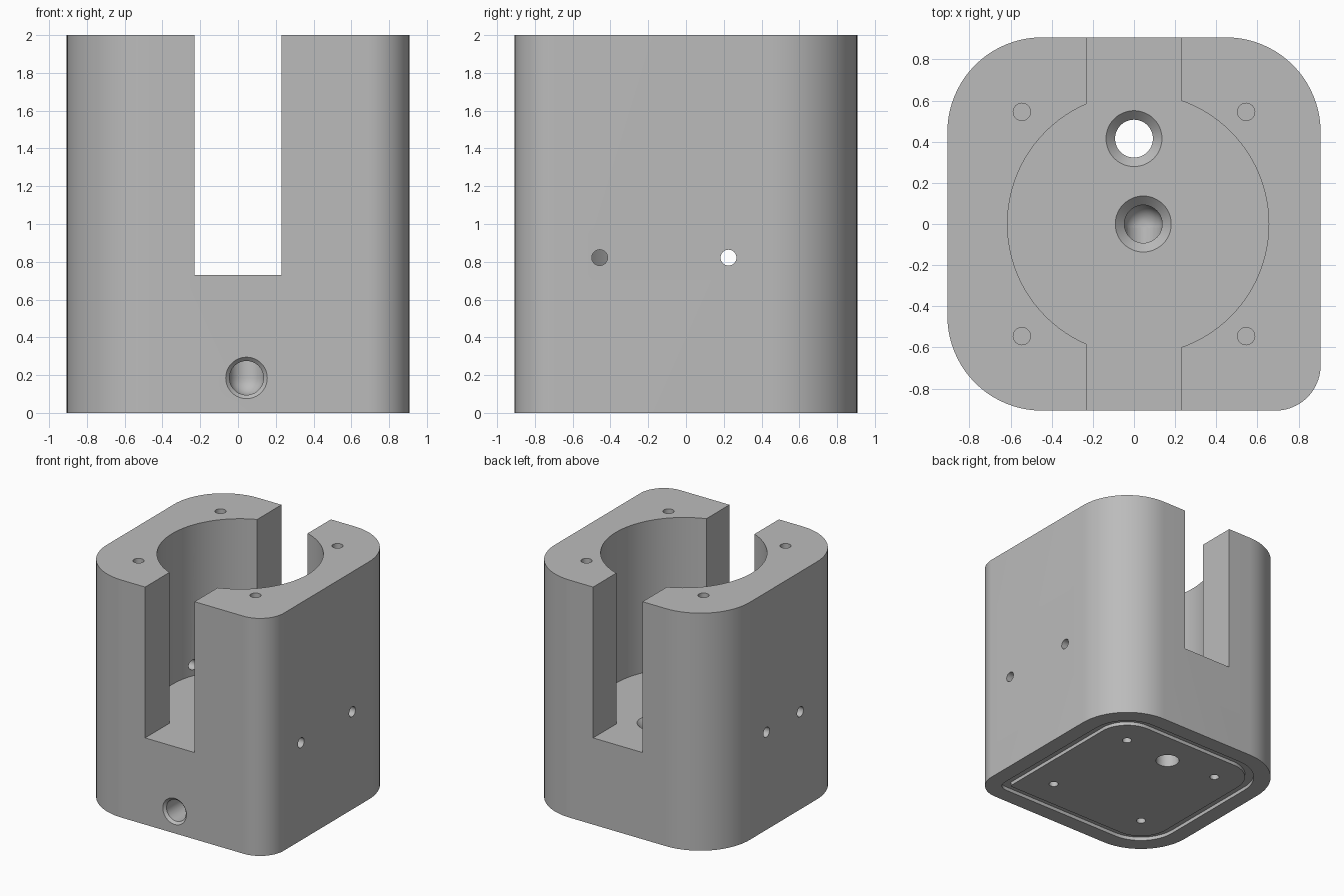
import bpy, bmesh, math
from mathutils import Vector

old = bpy.data.objects.get("Cube")
if old:
    bpy.data.objects.remove(old, do_unlink=True)

grey = bpy.data.materials.new("plain_grey")
grey.use_nodes = True
GREY = (0.5, 0.5, 0.5, 1)
grey.diffuse_color = GREY
grey.node_tree.nodes["Principled BSDF"].inputs["Base Color"].default_value = GREY

HALF = 0.907       # half width of the block
FLOOR = 0.73       # floor of the bore and the slot


def make_object(name, bm):
    bmesh.ops.recalc_face_normals(bm, faces=bm.faces)
    mesh = bpy.data.meshes.new(name)
    bm.to_mesh(mesh)
    bm.free()
    mesh.materials.append(grey)
    obj = bpy.data.objects.new(name, mesh)
    bpy.context.collection.objects.link(obj)
    return obj


def outline(inset, steps=20):
    """Rounded square with one tighter corner at the front left."""
    points = []
    for i, (sx, sy) in enumerate([(1, 1), (-1, 1), (-1, -1), (1, -1)]):
        radius = (0.22 if i == 3 else 0.46) - inset
        centre = HALF - inset - radius
        for k in range(steps + 1):
            a = math.pi / 2 * (i + k / steps)
            points.append((sx * centre + radius * math.cos(a),
                           sy * centre + radius * math.sin(a)))
    return points


def loft(name, sections, closed=False):
    """Join (points, z) sections into a solid, or into a closed ring."""
    bm = bmesh.new()
    rings = [[bm.verts.new((x, y, z)) for x, y in pts] for pts, z in sections]
    pairs = list(zip(rings, rings[1:]))
    if closed:
        pairs.append((rings[-1], rings[0]))
    else:
        bm.faces.new(rings[0])
        bm.faces.new(rings[-1])
    for a, b in pairs:
        for i in range(len(a)):
            j = (i + 1) % len(a)
            bm.faces.new((a[i], a[j], b[j], b[i]))
    return make_object(name, bm)


def drill(name, start, direction, radius, depth, chamfer=0, dome=False, sides=32):
    """Cutter that enters a surface at start, with optional chamfer and round tip."""
    profile = [(radius + chamfer, -0.03), (radius + chamfer, 0)] if chamfer else [(radius, -0.03)]
    if chamfer:
        profile.append((radius, chamfer))
    profile.append((radius, depth))
    if dome:
        for k in range(1, 8):
            a = math.pi / 2 * k / 8
            profile.append((radius * math.cos(a), depth + radius * math.sin(a)))
    turn = [2 * math.pi * i / sides for i in range(sides)]
    cutter = loft(name, [([(r * math.cos(a), r * math.sin(a)) for a in turn], d)
                         for r, d in profile])
    rotation = Vector((0, 0, 1)).rotation_difference(Vector(direction))
    cutter.data.transform(rotation.to_matrix().to_4x4())
    cutter.location = start
    return cutter


def cut(body, cutter):
    cutter.hide_render = True
    bpy.context.view_layer.update()
    mod = body.modifiers.new(cutter.name, 'BOOLEAN')
    mod.operation = 'DIFFERENCE'
    mod.solver = 'EXACT'
    mod.object = cutter
    bpy.context.view_layer.objects.active = body
    bpy.ops.object.modifier_apply(modifier=mod.name)
    bpy.data.objects.remove(cutter, do_unlink=True)


DOWN, UP = (0, 0, -1), (0, 0, 1)

# Block with rounded corners
block = loft("housing_block", [(outline(0), 0), (outline(0), 2)])

# Large bore from the top
cut(block, drill("bore", (0.02, 0, 2), DOWN, 0.635, 2 - FLOOR, sides=96))

# Slot from front to back
bm = bmesh.new()
bmesh.ops.create_cube(bm, size=1)
bmesh.ops.scale(bm, vec=(0.46, 2.4, 2), verts=bm.verts)
bmesh.ops.translate(bm, vec=(0, 0, FLOOR + 1), verts=bm.verts)
cut(block, make_object("slot", bm))

# Elbow channel from the floor to the front
cut(block, drill("channel_down", (0.045, 0, FLOOR), DOWN, 0.092, FLOOR - 0.185, 0.044, True, 48))
cut(block, drill("channel_front", (0.045, -HALF, 0.185), (0, 1, 0), 0.09, HALF, 0.02, sides=48))

# Drain hole through the floor
cut(block, drill("drain", (0, 0.415, FLOOR), DOWN, 0.092, FLOOR + 0.1, 0.044, sides=48))

# Screw holes in the top and the bottom
for sx in (-1, 1):
    for sy in (-1, 1):
        cut(block, drill("top_hole", (sx * 0.545, sy * 0.545, 2), DOWN, 0.042, 0.3))
        cut(block, drill("bottom_hole", (sx * 0.455, sy * 0.455, 0), UP, 0.037, 0.25))

# Side holes into the bore
for side, y in ((1, -0.457), (1, 0.225), (-1, -0.225), (-1, 0.225)):
    cut(block, drill("side_hole", (side * HALF, y, 0.822), (-side, 0, 0), 0.042, 0.5))

# Seal groove under the block
wide, narrow = outline(0.135), outline(0.205)
cut(block, loft("groove", [(wide, -0.02), (wide, 0.03), (narrow, 0.03), (narrow, -0.02)], True))

# Smooth curves, sharp edges
bpy.ops.object.select_all(action='DESELECT')
block.select_set(True)
bpy.context.view_layer.objects.active = block
bpy.ops.object.shade_smooth_by_angle(angle=math.radians(30))
